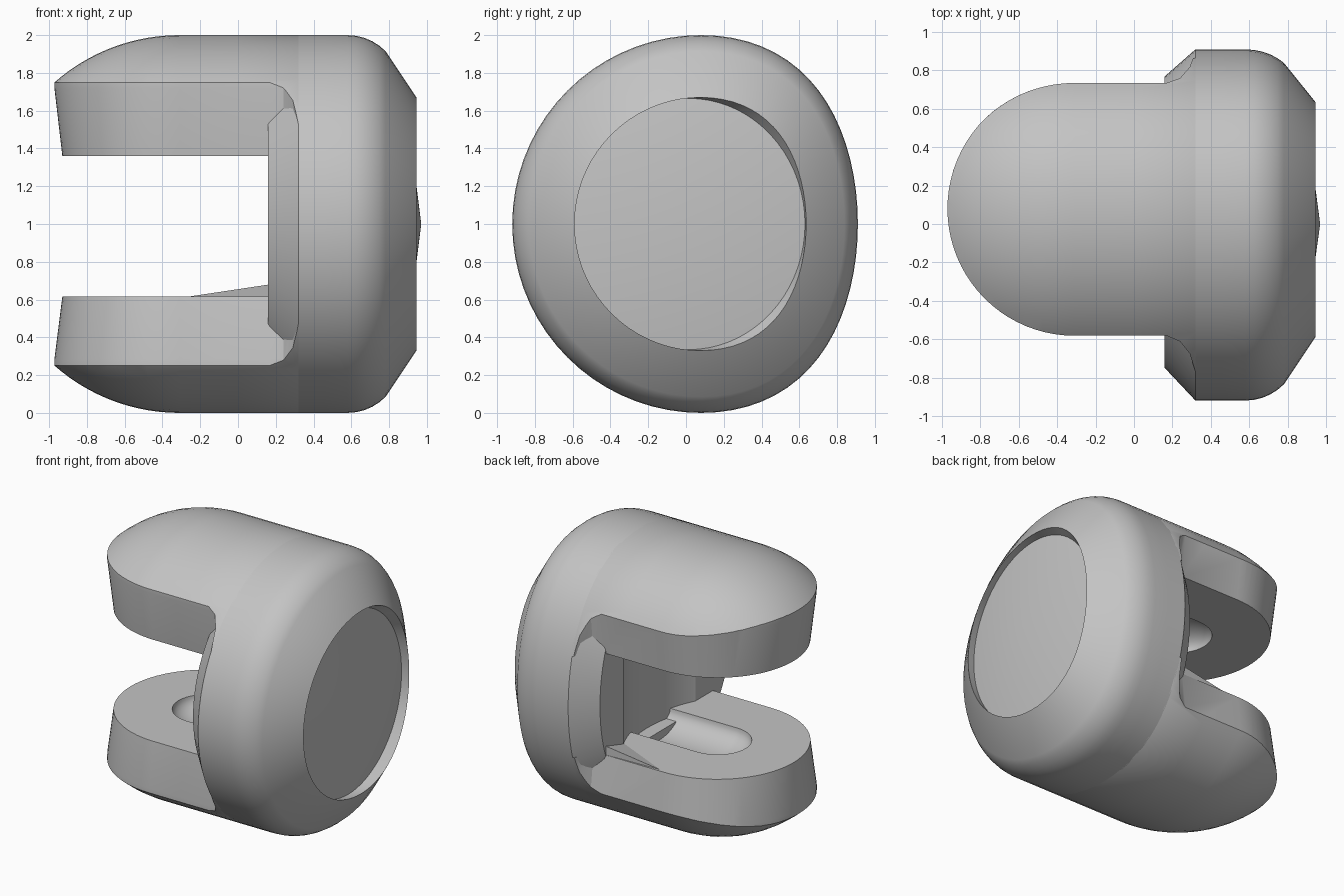
import bpy, bmesh
from math import cos, sin, pi, sqrt, radians
from mathutils import Vector

if "Cube" in bpy.data.objects:
    bpy.data.objects.remove(bpy.data.objects["Cube"], do_unlink=True)

SIDES = 72
CY = 0.08          # offset of the round axis
TIP_X = -0.31      # centre of the rounded prong ends

grey = bpy.data.materials.new("plain grey")
grey.use_nodes = True
grey.diffuse_color = (0.55, 0.55, 0.55, 1)
grey.node_tree.nodes["Principled BSDF"].inputs["Base Color"].default_value = grey.diffuse_color


def finish(bm, name):
    bmesh.ops.recalc_face_normals(bm, faces=bm.faces)
    mesh = bpy.data.meshes.new(name)
    bm.to_mesh(mesh)
    bm.free()
    mesh.materials.append(grey)
    obj = bpy.data.objects.new(name, mesh)
    bpy.context.collection.objects.link(obj)
    return obj


def section(x, s):
    """Round cross-section, flattened toward the back."""
    ring = []
    for i in range(SIDES):
        a = 2 * pi * i / SIDES
        v = cos(a)
        v -= 0.17 * max(v, 0) ** 2
        ring.append(Vector((x, CY + s * v, 1 + s * sin(a))))
    return ring


def loft(name, rings, apex=None):
    bm = bmesh.new()
    loops = [[bm.verts.new(p) for p in ring] for ring in rings]
    for a, b in zip(loops, loops[1:]):
        for i in range(len(a)):
            j = (i + 1) % len(a)
            bm.faces.new((a[i], a[j], b[j], b[i]))
    bm.faces.new(loops[0])
    if apex:
        tip = bm.verts.new(apex)
        last = loops[-1]
        for i in range(len(last)):
            bm.faces.new((last[i], last[(i + 1) % len(last)], tip))
    else:
        bm.faces.new(loops[-1])
    return finish(bm, name)


def select(obj):
    bpy.ops.object.select_all(action='DESELECT')
    obj.select_set(True)
    bpy.context.view_layer.objects.active = obj


def boolean(obj, cutter, operation):
    mod = obj.modifiers.new("cut", 'BOOLEAN')
    mod.operation = operation
    mod.solver = 'EXACT'
    mod.object = cutter
    select(obj)
    bpy.ops.object.modifier_apply(modifier=mod.name)
    bpy.data.objects.remove(cutter, do_unlink=True)


def smooth(obj):
    select(obj)
    bpy.ops.object.shade_smooth_by_angle(angle=radians(28))


# Head: chamfered inner wall, barrel, rounded shoulder, bevel, recessed shallow cone
profile = [(0.16, 0.83), (0.32, 1), (0.46, 1), (0.58, 1)]
profile += [(0.58 + 0.28 * sin(a), 0.72 + 0.28 * cos(a))
            for a in (radians(d) for d in range(10, 55, 9))]
profile += [(0.945, 0.67)]
rings = [section(x, s) for x, s in profile]
rings.append([Vector((0.887, 0.015 + 0.615 * cos(2 * pi * i / SIDES),
                      1 + 0.665 * sin(2 * pi * i / SIDES))) for i in range(SIDES)])
head = loft("head", rings, apex=(0.97, 0, 1))

# Shallow hollow in the inner wall between the prongs
bm = bmesh.new()
bmesh.ops.create_cone(bm, cap_ends=True, segments=96, radius1=0.93, radius2=0.93, depth=0.9)
bmesh.ops.translate(bm, verts=bm.verts, vec=(-0.67, CY, 1))
boolean(head, finish(bm, "wall_cutter"), 'DIFFERENCE')
smooth(head)


def prong_outline(z, r):
    """Rounded tongue outline that flares where it joins the head."""
    side = [(0.17, r), (0.24, r + 0.03), (0.29, r + 0.1), (0.32, r + 0.21), (0.45, r + 0.21)]
    pts = [Vector((x, CY - y, z)) for x, y in reversed(side)]
    for i in range(41):
        a = -pi / 2 - pi * i / 40
        pts.append(Vector((TIP_X + r * cos(a), CY + r * sin(a), z)))
    return pts + [Vector((x, CY + y, z)) for x, y in side]


def prong(name, inner, edge, outer):
    # Domed barrel trimmed by the tongue outline
    dome = [(TIP_X - cos(a), sin(a)) for a in
            (pi / 2 * k / 28 for k in range(1, 29))]
    dome += [(0, 1), (0.33, 1), (0.44, 0.95)]
    obj = loft(name, [section(x, s) for x, s in dome])
    trim = loft("prong_trim", [prong_outline(inner, 0.62), prong_outline(edge, 0.662),
                               prong_outline(outer, 0.664)])
    boolean(obj, trim, 'INTERSECT')
    # Rounded groove in the inner face
    bm = bmesh.new()
    bmesh.ops.create_uvsphere(bm, u_segments=40, v_segments=20, radius=0.23)
    for v in bm.verts:
        v.co.z *= 0.55
        if v.co.x > 0.001:
            v.co.x += 0.9
    bmesh.ops.translate(bm, verts=bm.verts, vec=(TIP_X, CY, inner))
    boolean(obj, finish(bm, "groove_cutter"), 'DIFFERENCE')
    smooth(obj)


prong("upper_prong", 1.36, 1.72, 2.2)
prong("lower_prong", 0.615, 0.285, -0.2)

# Small ramp on the lower prong beside the inner wall
bm = bmesh.new()
corners = [bm.verts.new(p) for p in
           ((-0.3, 0.68, 0.61), (0.2, 0.7, 0.6), (0.2, 0.45, 0.61), (0.2, 0.7, 0.685))]
for skip in range(4):
    bm.faces.new([c for k, c in enumerate(corners) if k != skip])
finish(bm, "corner_ramp")
